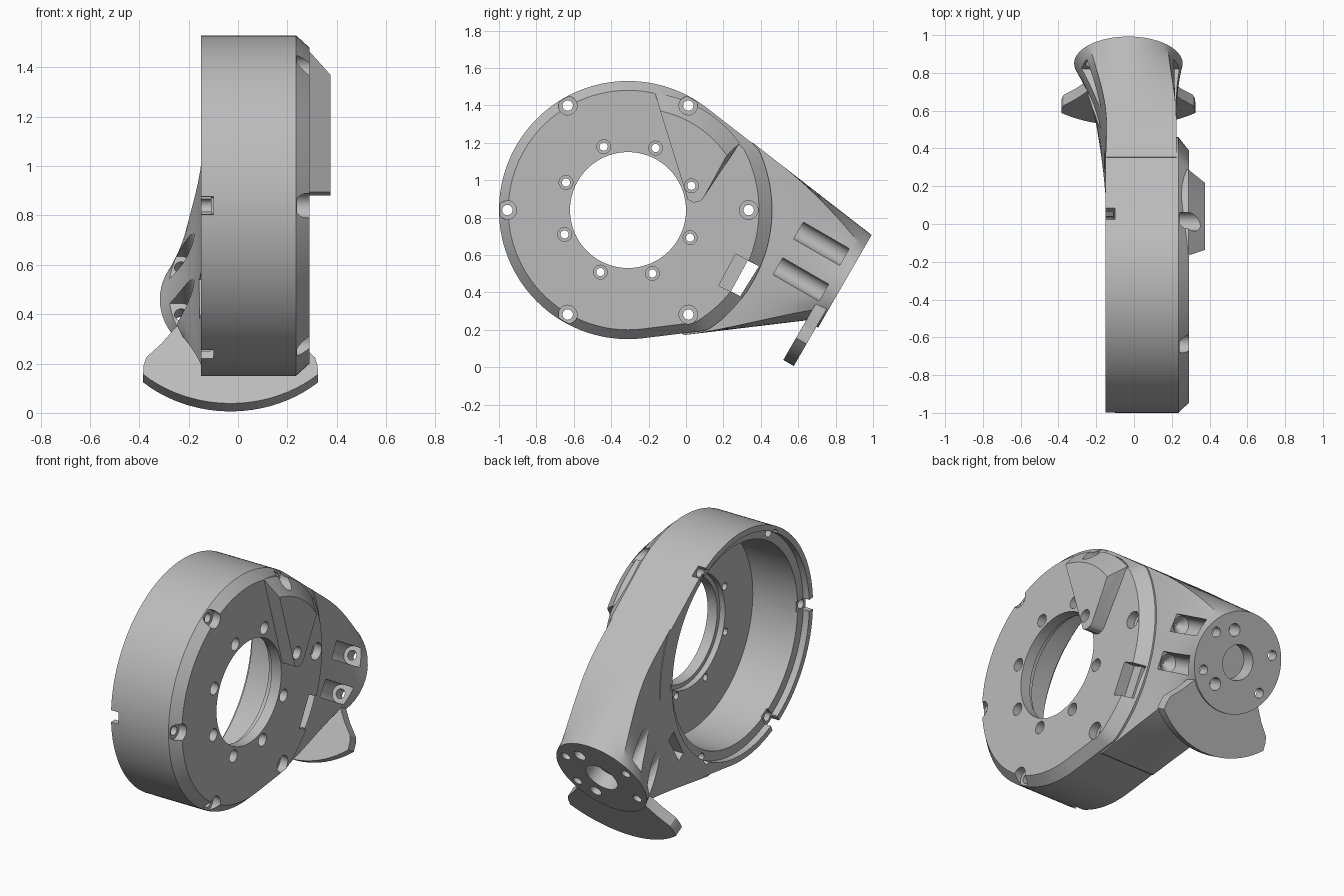
import bpy, bmesh
from math import sin, cos, radians, hypot
from mathutils import Vector

cube = bpy.data.objects.get("Cube")
if cube:
    bpy.data.objects.remove(cube, do_unlink=True)

grey = bpy.data.materials.new("plain grey")
grey.use_nodes = True
grey.diffuse_color = (0.5, 0.5, 0.5, 1)
grey.node_tree.nodes["Principled BSDF"].inputs["Base Color"].default_value = (0.5, 0.5, 0.5, 1)


def ring_pt(x, r, deg):
    """Point in the ring's polar frame (axis along x)."""
    a = radians(deg)
    return Vector((x, -0.31 + r * cos(a), 0.84 + r * sin(a)))


def flange_pt(u, v, d):
    """Point in the tilted flange frame: u sideways, v up, d behind the face."""
    return Vector((-0.03 + u, 0.85 - 0.866 * d + 0.5 * v, 0.46 + 0.5 * d + 0.866 * v))


def loft(name, loops):
    """Closed solid skinned through loops of equal length."""
    bm = bmesh.new()
    rows = [[bm.verts.new(p) for p in loop] for loop in loops]
    n = len(rows[0])
    for a, b in zip(rows, rows[1:]):
        for i in range(n):
            j = (i + 1) % n
            bm.faces.new((a[i], a[j], b[j], b[i]))
    bm.faces.new(rows[0][::-1])
    bm.faces.new(rows[-1])
    bmesh.ops.recalc_face_normals(bm, faces=bm.faces)
    mesh = bpy.data.meshes.new(name)
    bm.to_mesh(mesh)
    bm.free()
    mesh.materials.append(grey)
    obj = bpy.data.objects.new(name, mesh)
    bpy.context.collection.objects.link(obj)
    return obj


def prism(name, outline, x0, x1):
    return loft(name, [[Vector((x, y, z)) for y, z in outline] for x in (x0, x1)])


def cyl_x(r, x0, x1, y=-0.31, z=0.84, n=24):
    """Cylinder along x."""
    ring = [(y + r * cos(radians(360 * i / n)), z + r * sin(radians(360 * i / n))) for i in range(n)]
    return prism("cutter", ring, x0, x1)


def cyl_flange(r, u, v, d0, d1, n=24):
    """Cylinder square to the flange face."""
    angles = [radians(360 * i / n) for i in range(n)]
    return loft("cutter", [[flange_pt(u + r * cos(a), v + r * sin(a), d) for a in angles] for d in (d0, d1)])


def combine(target, other, operation):
    mod = target.modifiers.new("bool", "BOOLEAN")
    mod.operation = operation
    mod.solver = "EXACT"
    mod.object = other
    bpy.context.view_layer.objects.active = target
    bpy.ops.object.modifier_apply(modifier=mod.name)
    bpy.data.objects.remove(other, do_unlink=True)


def outline_radius(deg, r, limit):
    """Round ring outline with two tangents running toward the flange."""
    if not -83 < deg < 52:
        return r
    reach = [limit]
    for normal in (52.2, -83):
        c = cos(radians(deg - normal))
        if c > 0.05:
            reach.append(r / c)
    return min(reach)


# Ring housing with a chamfered face
angles = [-180 + 2.5 * i for i in range(144)]
housing = loft("housing", [
    [ring_pt(x, outline_radius(a, r, limit), a) for a in angles]
    for x, r, limit in ((-0.15, 0.69, 0.77), (0.235, 0.69, 0.77), (0.29, 0.64, 0.70))])


# Tail flaring from the slab section to the round flange
def tail_section(d, n=64):
    w = max(0, 1 - d / 0.6) ** 2
    w_right = max(0, 1 - d / 0.3) ** 2
    up = 0.285 + 0.137 * d
    down = min(0.68, 0.287 + 0.75 * max(0, d - 0.077))
    left, right = 0.115 + 0.172 * w, 0.255 + 0.032 * w_right
    pts = []
    for i in range(n):
        a = radians(360 * i / n)
        c, s = cos(a), sin(a)
        k = w + (1 - w) / max(abs(c), abs(s))
        pts.append(flange_pt(c * k * (right if c > 0 else left), s * k * (up if s > 0 else down), d))
    return pts


tail = loft("tail", [tail_section(d) for d in (0, 0.04, 0.077, 0.12, 0.17, 0.22, 0.3, 0.38, 0.46, 0.54, 0.6, 0.68, 0.8)])
combine(housing, tail, "UNION")

# Fan-shaped stop plate under the flange
fan = [(0.53 * sin(radians(a)), -0.53 * cos(radians(a))) for a in range(-42, 43, 4)]
side = [(0.352, -0.35), (0.342, -0.315), (0.28, -0.25), (0.22, -0.17)]
fan += side + [(-u, v) for u, v in side[::-1]]
plate = loft("stop_plate", [[flange_pt(u, v, d) for u, v in fan] for d in (0.01, 0.075)])
combine(housing, plate, "UNION")


# Raised wedge pad on the face
def pad_loop(x, r0, a0, r1, a1):
    arc = [ring_pt(x, r0 + (r1 - r0) * i / 10, a0 + (a1 - a0) * i / 10) for i in range(11)]
    tip = [(0.09, 0.9), (0.07, 0.885), (0.04, 0.88), (0.01, 0.895)]
    return arc + [Vector((x, y, z)) for y, z in tip]


pad = loft("wedge_pad", [pad_loop(0.25, 0.642, 77, 0.697, 31), pad_loop(0.289, 0.642, 77, 0.697, 31),
                         pad_loop(0.375, 0.557, 72, 0.604, 29)])
combine(housing, pad, "UNION")

cutters = []
# Cavity, rim step, bore and its inner recess
cutters += [cyl_x(0.60, -0.6, 0.19, n=96), cyl_x(0.655, -0.158, -0.11, n=96),
            cyl_x(0.31, -0.6, 0.6, n=72), cyl_x(0.335, 0.1, 0.225, n=72)]

# Rim screws and bore screws, each counterbored
for count, start, radius, bore, hole in ((6, 0, 0.645, 0.05, 0.028), (8, 21, 0.363, 0.037, 0.022)):
    for i in range(count):
        p = ring_pt(0, radius, start + 360 * i / count)
        cutters += [cyl_x(bore, 0.24, 0.6, p.y, p.z), cyl_x(hole, -0.6, 0.6, p.y, p.z, 16)]

# Notches in the rim
for mid in (58, 180, -119):
    corners = [(0.57, -3), (0.8, -3), (0.8, 3), (0.57, 3)]
    cutters.append(loft("cutter", [[ring_pt(x, r, mid + a) for r, a in corners] for x in (-0.2, -0.1)]))

# Slot beside the ring: shallow pocket, then a through window
cutters.append(prism("cutter", [(0.175, 0.435), (0.265, 0.605), (0.39, 0.54), (0.29, 0.38)], 0.22, 0.5))
cutters.append(prism("cutter", [(0.24, 0.405), (0.33, 0.57), (0.39, 0.54), (0.29, 0.38)], -0.5, 0.5))

# Flange bolts with side access channels
for su in (-1, 1):
    for v in (-0.11, 0.11):
        u = su * 0.2
        cutters.append(cyl_flange(0.028, u, v, -0.1, 0.2, 16))
        angles = [radians(15 * i) for i in range(24)]
        cutters.append(loft("cutter", [
            [flange_pt(u + r * cos(a), v + r * sin(a), d) for a in angles]
            for r, d in ((0.052, 0.067), (0.052, 0.35), (0.008, 0.4))]))
        mouth = [(u, v - 0.052), (su * 0.4, v - 0.052), (su * 0.4, v + 0.052), (u, v + 0.052)]
        cutters.append(loft("cutter", [[flange_pt(a, b, d) for a, b in mouth] for d in (0.067, 0.35)]))

# Flange centre socket and dowel holes
cutters += [cyl_flange(0.1, 0, 0, -0.1, 0.09, 40), cyl_flange(0.036, 0.09, 0.16, -0.1, 0.1),
            cyl_flange(0.036, 0.095, -0.157, -0.1, 0.1)]

for cutter in cutters:
    combine(housing, cutter, "DIFFERENCE")

bpy.ops.object.select_all(action="DESELECT")
housing.select_set(True)
bpy.context.view_layer.objects.active = housing
bpy.ops.object.shade_smooth_by_angle(angle=radians(25))
